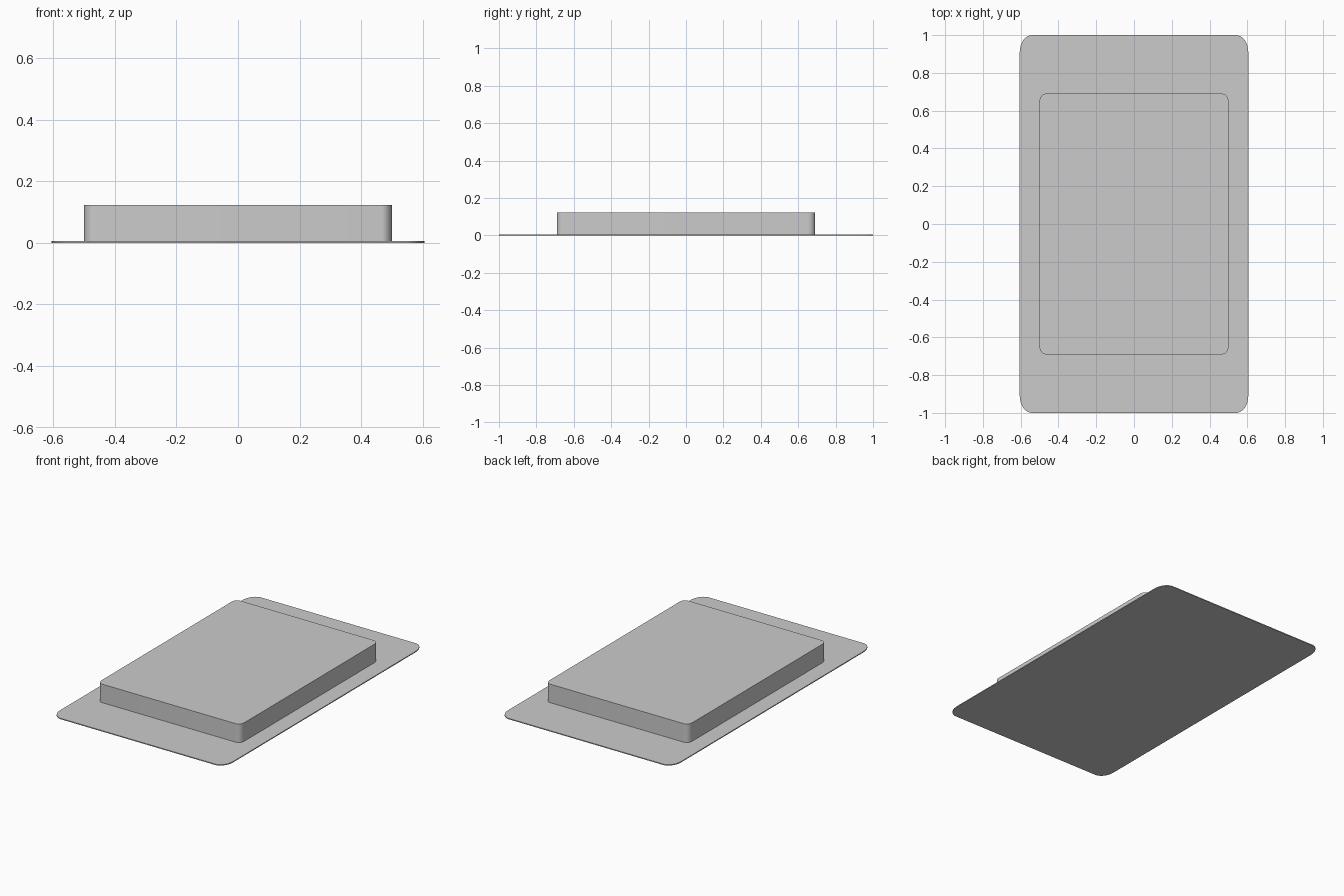
import bpy, bmesh, math

if "Cube" in bpy.data.objects:
    bpy.data.objects.remove(bpy.data.objects["Cube"])

def rounded_slab(name, hx, hy, rx, ry, z0, z1, seg=10):
    """Extruded rectangle with elliptical rounded corners."""
    bm = bmesh.new()
    verts = []
    for k, (sx, sy) in enumerate([(1, 1), (-1, 1), (-1, -1), (1, -1)]):
        for i in range(seg + 1):
            a = math.pi / 2 * (k + i / seg)
            verts.append(bm.verts.new((sx * (hx - rx) + rx * math.cos(a),
                                       sy * (hy - ry) + ry * math.sin(a), z0)))
    face = bm.faces.new(verts)
    top = bmesh.ops.extrude_face_region(bm, geom=[face], use_keep_orig=True)
    for v in top["geom"]:
        if isinstance(v, bmesh.types.BMVert):
            v.co.z = z1
    bmesh.ops.recalc_face_normals(bm, faces=bm.faces)
    mesh = bpy.data.meshes.new(name)
    bm.to_mesh(mesh)
    bm.free()
    obj = bpy.data.objects.new(name, mesh)
    bpy.context.collection.objects.link(obj)
    bpy.ops.object.select_all(action='DESELECT')
    obj.select_set(True)
    bpy.context.view_layer.objects.active = obj
    bpy.ops.object.shade_smooth_by_angle(angle=math.radians(30))
    return obj

# Thin base sheet
rounded_slab("base_plate", 0.605, 1.0, 0.065, 0.09, 0.0, 0.006)
# Raised block on top of the sheet
rounded_slab("raised_block", 0.5, 0.69, 0.034, 0.04, 0.006, 0.123)
